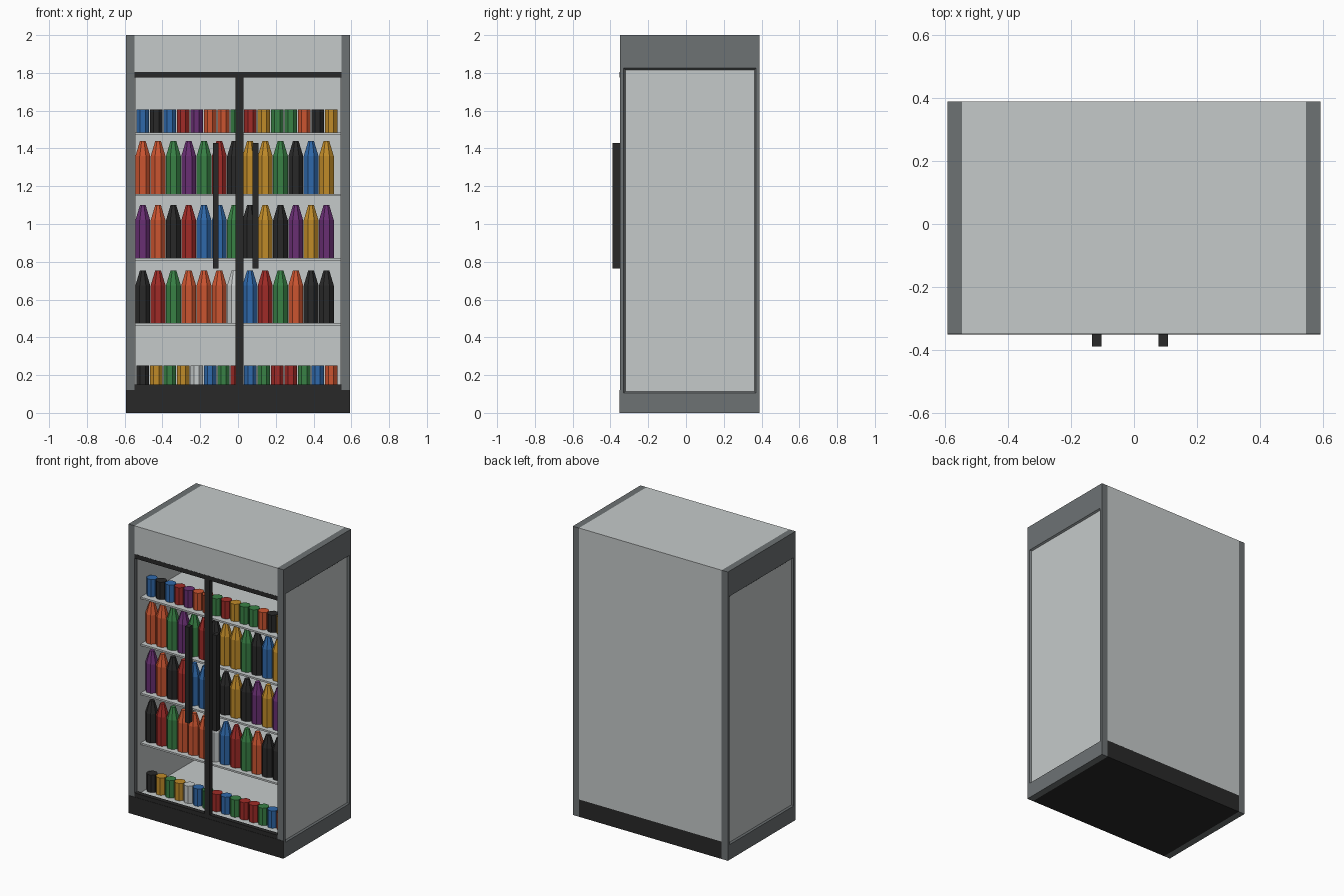
import bpy, bmesh, math
from mathutils import Vector

if "Cube" in bpy.data.objects:
    bpy.data.objects.remove(bpy.data.objects["Cube"])


def make_mat(name, r, g, b):
    m = bpy.data.materials.new(name)
    m.diffuse_color = (r, g, b, 1)
    m.use_nodes = True
    m.node_tree.nodes["Principled BSDF"].inputs["Base Color"].default_value = m.diffuse_color
    return m


LIGHT = make_mat("light_grey", 0.56, 0.59, 0.59)
DARK = make_mat("dark_grey", 0.155, 0.17, 0.175)
BLACK = make_mat("black", 0.022, 0.022, 0.022)
DRINKS = {
    "K": BLACK, "W": LIGHT,
    "B": make_mat("blue", 0.028, 0.14, 0.40),
    "O": make_mat("orange", 0.60, 0.09, 0.03),
    "R": make_mat("red", 0.35, 0.024, 0.02),
    "G": make_mat("green", 0.04, 0.22, 0.06),
    "P": make_mat("purple", 0.14, 0.028, 0.17),
    "Y": make_mat("yellow", 0.53, 0.26, 0.022),
}


def finish(bm, name, mats):
    me = bpy.data.meshes.new(name)
    bmesh.ops.recalc_face_normals(bm, faces=bm.faces[:])
    bm.to_mesh(me)
    bm.free()
    for m in mats:
        me.materials.append(m)
    ob = bpy.data.objects.new(name, me)
    bpy.context.collection.objects.link(ob)
    return ob


def box_bm(lo, hi):
    bm = bmesh.new()
    bmesh.ops.create_cube(bm, size=1)
    lo, hi = Vector(lo), Vector(hi)
    for v in bm.verts:
        v.co = Vector([(lo[i] + hi[i]) / 2 + v.co[i] * (hi[i] - lo[i]) for i in range(3)])
    return bm


def box(name, lo, hi, m):
    return finish(box_bm(lo, hi), name, [m])


X, XI = 0.594, 0.547          # outer and inner half widths
FRONT, BACK = -0.35, 0.39


# Side panel: dark frame with a shallow, slope-edged light recess outside
def side_panel(name, s):
    bm = box_bm((min(s * X, s * XI), FRONT, 0), (max(s * X, s * XI), BACK, 2))
    bm.normal_update()
    face = next(f for f in bm.faces if f.normal.x * s > 0.9)
    yz = lambda v, a, b, c, d: (a if v.co.y < 0 else b, c if v.co.z < 1 else d)
    bmesh.ops.inset_individual(bm, faces=[face], thickness=0.02)
    for v in face.verts:
        v.co.y, v.co.z = yz(v, -0.33, 0.37, 0.105, 1.825)
    bmesh.ops.inset_individual(bm, faces=[face], thickness=0.012)
    for v in face.verts:
        v.co.x -= s * 0.01
    face.material_index = 1
    finish(bm, name, [DARK, LIGHT])


for side, s in (("left", -1), ("right", 1)):
    side_panel(side + "_side_panel", s)
    a, b = s * XI, s * (XI - 0.004)
    box(side + "_inner_lining", (min(a, b), -0.325, 0.125), (max(a, b), 0.36, 1.8), LIGHT)

# Cabinet shell
box("back_wall", (-XI, 0.36, 0.12), (XI, BACK, 1.8), LIGHT)
box("header", (-XI, FRONT, 1.8), (XI, BACK, 2), LIGHT)
box("base", (-XI, FRONT, 0), (XI, BACK, 0.122), BLACK)
box("base_front_plate", (-X, FRONT - 0.002, 0), (X, FRONT, 0.122), BLACK)
box("base_lip", (-XI, FRONT, 0.122), (XI, FRONT + 0.03, 0.15), BLACK)
box("floor", (-XI, FRONT + 0.03, 0.122), (XI, 0.36, 0.13), LIGHT)

# Door frame and handles
box("door_top_rail", (-XI, FRONT - 0.001, 1.775), (XI, FRONT + 0.03, 1.805), BLACK)
box("door_centre_post", (-0.013, FRONT, 0.15), (0.028, FRONT + 0.03, 1.775), BLACK)
for side, x in (("left", -0.118), ("right", 0.093)):
    box(side + "_handle", (x - 0.015, -0.39, 0.765), (x + 0.015, FRONT, 1.43), BLACK)


# Eight-sided drink containers turned from a (radius, height) profile
def lathe(name, profile, loc, m, n=8):
    bm = bmesh.new()
    rings = []
    for r, z in profile:
        r /= math.cos(math.pi / n)
        rings.append([bm.verts.new((loc[0] + r * math.cos((i + 0.5) * math.tau / n),
                                    loc[1] + r * math.sin((i + 0.5) * math.tau / n),
                                    loc[2] + z)) for i in range(n)])
    for lo, hi in zip(rings, rings[1:]):
        for i in range(n):
            j = (i + 1) % n
            bm.faces.new((lo[i], lo[j], hi[j], hi[i]))
    bm.faces.new(rings[0])
    bm.faces.new(rings[-1])
    finish(bm, name, [m])


CAN = [(0.033, 0), (0.033, 0.12)]
BOTTLE = [(0.039, 0), (0.039, 0.2), (0.015, 0.28)]

# Rows: shelf height, kind, colours from left to right
ROWS = [
    (0.13, "can", "KYGYWBGRBGRRGBO"),
    (0.475, "bottle", "KRGOOOWBRGOKK"),
    (0.82, "bottle", "POKRBBGKYKPYP"),
    (1.16, "bottle", "OOGPGRKYYGKBY"),
    (1.485, "can", "BKBRPOOGRYGGOKY"),
]
for row, (z, kind, colours) in enumerate(ROWS):
    if row:
        box(f"shelf_{row}", (-XI, -0.29, z - 0.012), (XI, 0.36, z), LIGHT)
    step = 0.0712 if kind == "can" else 0.081
    for i, c in enumerate(colours):
        lathe(f"{kind}_{row}_{i}", CAN if kind == "can" else BOTTLE,
              (-0.504 + i * step, -0.22, z), DRINKS[c])
